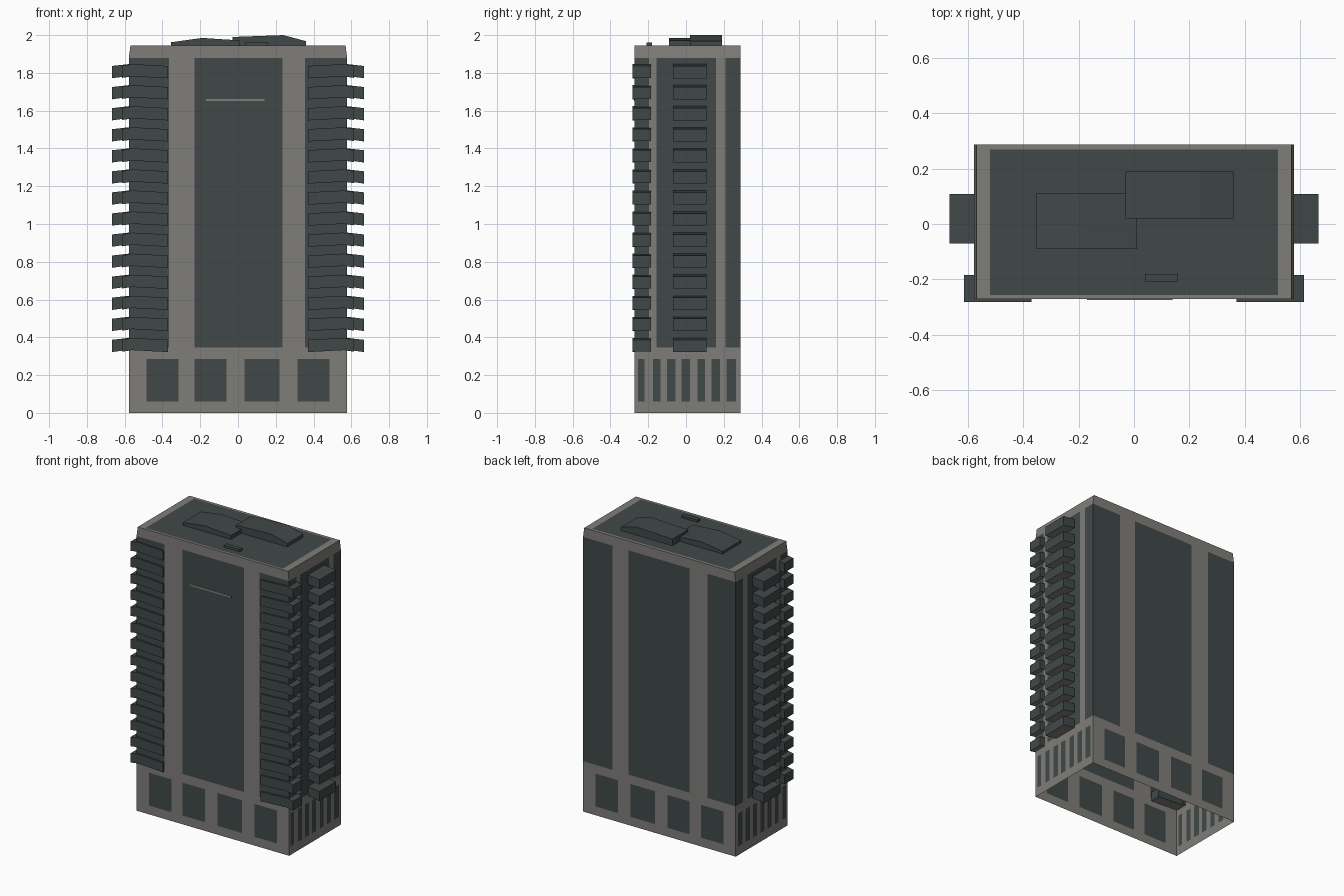
import bpy, bmesh

if "Cube" in bpy.data.objects:
    bpy.data.objects.remove(bpy.data.objects["Cube"])

def material(name, rgb):
    m = bpy.data.materials.new(name)
    m.diffuse_color = (*rgb, 1)
    m.use_nodes = True
    m.node_tree.nodes["Principled BSDF"].inputs["Base Color"].default_value = m.diffuse_color
    return m

CONCRETE = material("warm grey concrete", (0.215, 0.208, 0.195))
GLASS = material("dark slate", (0.053, 0.064, 0.064))

def finish(bm, name):
    bmesh.ops.remove_doubles(bm, verts=bm.verts, dist=0.0005)
    me = bpy.data.meshes.new(name)
    bm.to_mesh(me)
    bm.free()
    me.materials.append(CONCRETE)
    me.materials.append(GLASS)
    ob = bpy.data.objects.new(name, me)
    bpy.context.collection.objects.link(ob)
    return ob

X, YF, YB, ZT = 0.578, -0.272, 0.288, 1.945

def inside(v, spans):
    return any(a < v < b for a, b in spans)

def grid(bm, us, vs, place, is_dark):
    """Fill a rectangle with cells and colour each one by rule."""
    us, vs = sorted(set(us)), sorted(set(vs))
    for u0, u1 in zip(us, us[1:]):
        for v0, v1 in zip(vs, vs[1:]):
            pts = [(u0, v0), (u1, v0), (u1, v1), (u0, v1)]
            f = bm.faces.new([bm.verts.new(place(*p)) for p in pts])
            f.material_index = int(is_dark((u0 + u1) / 2, (v0 + v1) / 2))

# tower shell: glass panels over a base with its own windows, open underneath
def wall(bm, lo, hi, panels, windows, place):
    us = [lo, hi] + [e for s in panels + windows for e in s]
    grid(bm, us, [0, 0.06, 0.285, 0.345, 1.88, ZT], place,
         lambda u, z: (0.345 < z < 1.88 and inside(u, panels))
         or (0.06 < z < 0.285 and inside(u, windows)))

wide_panels = [(-X, -0.365), (-0.23, 0.235), (0.355, X)]
wide_windows = [(-0.485, -0.315), (-0.23, -0.06), (0.035, 0.22), (0.315, 0.485)]
side_panels = [(YF, -0.195), (-0.155, 0.16), (0.21, YB)]
side_windows = [(-0.255, -0.22), (-0.175, -0.135), (-0.10, -0.055), (-0.025, 0.02),
                (0.06, 0.10), (0.135, 0.18), (0.215, 0.265)]

bm = bmesh.new()
wall(bm, -X, X, wide_panels, wide_windows, lambda u, z: (u, YF, z))
wall(bm, -X, X, wide_panels, wide_windows, lambda u, z: (u, YB, z))
for s in (-1, 1):
    wall(bm, YF, YB, side_panels, side_windows, lambda u, z: (s * X, u, z))
# roof with a concrete rim
grid(bm, [-X, -0.52, 0.52, X], [YF, -0.257, 0.27, YB], lambda x, y: (x, y, ZT),
     lambda x, y: abs(x) < 0.52 and -0.257 < y < 0.27)
# soften the upper edge by drawing the roof corners in slightly
bmesh.ops.remove_doubles(bm, verts=bm.verts, dist=0.0005)
for v in bm.verts:
    if v.co.z > ZT - 0.001 and abs(v.co.x) > X - 0.001:
        v.co.x *= 0.985
bmesh.ops.recalc_face_normals(bm, faces=bm.faces)
finish(bm, "tower_shell")

def block(bm, x0, x1, y0, y1, inner, outer, grey_bottom=False):
    """Six-sided block; inner and outer are (bottom, top) heights at x0 and x1."""
    v = [bm.verts.new((x, y, z)) for x, zs in ((x0, inner), (x1, outer))
         for y in (y0, y1) for z in zs]
    quads = [(0, 1, 3, 2), (4, 6, 7, 5), (0, 4, 5, 1), (2, 3, 7, 6), (1, 5, 7, 3), (0, 2, 6, 4)]
    faces = [bm.faces.new([v[i] for i in q]) for q in quads]
    for f in faces:
        f.material_index = 1
    if grey_bottom:
        faces[5].material_index = 0
    bmesh.ops.recalc_face_normals(bm, faces=faces)

# balconies on both sides and both front corners, one row per floor
FLOORS = 14
for s, side in ((-1, "left"), (1, "right")):
    mid, corner = bmesh.new(), bmesh.new()
    for i in range(FLOORS):
        z = 0.357 + i * 0.1115
        block(mid, s * 0.56, s * 0.667, -0.07, 0.108,
              (z - 0.02, z + 0.042), (z - 0.035, z + 0.03), True)
        block(corner, s * 0.37, s * 0.56, -0.283, -0.2,
              (z - 0.035, z + 0.03), (z - 0.025, z + 0.04), True)
        block(corner, s * 0.56, s * 0.615, -0.283, -0.185,
              (z - 0.025, z + 0.04), (z - 0.033, z + 0.03), True)
    finish(mid, side + "_balconies")
    finish(corner, side + "_corner_balconies")

# rooftop plant housings
bm = bmesh.new()
block(bm, -0.355, -0.19, -0.09, 0.11, (ZT, 1.962), (ZT, 1.985))
block(bm, -0.19, 0.01, -0.09, 0.11, (ZT, 1.985), (ZT, 1.972))
finish(bm, "low_roof_housing")
bm = bmesh.new()
block(bm, -0.03, 0.24, 0.02, 0.19, (ZT, 1.99), (ZT, 2.0))
block(bm, 0.24, 0.36, 0.02, 0.19, (ZT, 2.0), (ZT, 1.968))
finish(bm, "tall_roof_housing")
bm = bmesh.new()
block(bm, 0.04, 0.16, -0.21, -0.18, (ZT, 1.96), (ZT, 1.96))
finish(bm, "roof_vent")

# thin pale strip across the front glazing
bm = bmesh.new()
block(bm, -0.17, 0.14, YF - 0.003, YF + 0.002, (1.65, 1.662), (1.65, 1.662))
for f in bm.faces:
    f.material_index = 0
finish(bm, "front_strip")
